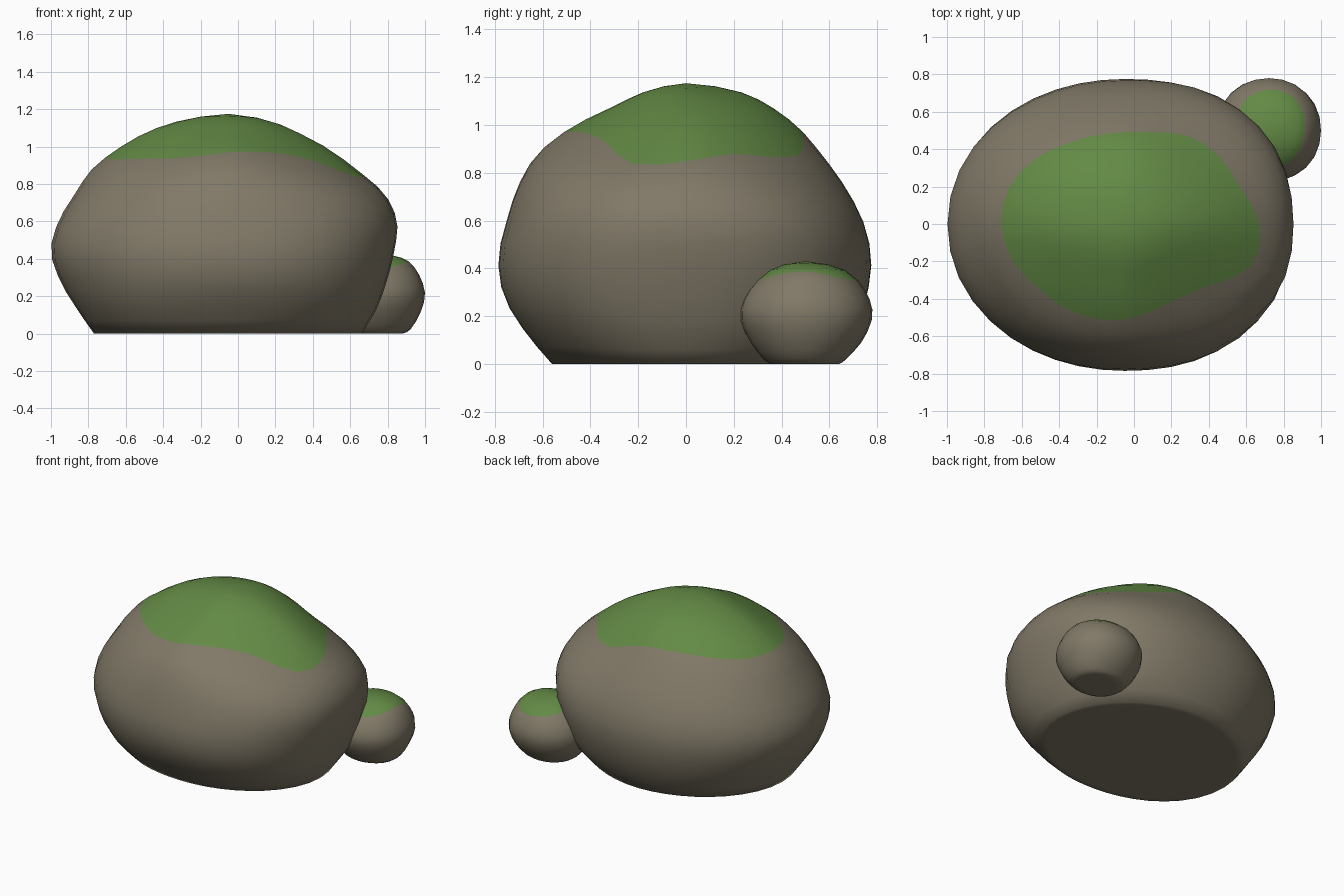
import bpy, bmesh, math

cube = bpy.data.objects.get("Cube")
if cube:
    bpy.data.objects.remove(cube, do_unlink=True)


def make_material(name, rgb):
    mat = bpy.data.materials.new(name)
    mat.use_nodes = True
    color = (*rgb, 1)
    mat.diffuse_color = color
    mat.node_tree.nodes["Principled BSDF"].inputs["Base Color"].default_value = color
    return mat


stone = make_material("stone", (.22, .192, .138))
moss = make_material("moss", (.125, .255, .06))


def spline(p0, p1, p2, p3, f):
    """Smooth interpolation between p1 and p2."""
    return p1 + f / 2 * (p2 - p0 + f * (2*p0 - 5*p1 + 4*p2 - p3
                                        + f * (3 * (p1 - p2) + p3 - p0)))


def sample_profile(rows, t):
    """Height, four side extents and four corner powers at row position t."""
    last = len(rows) - 1
    i = min(int(t), last - 1)
    z, *sides = rows[1][:5]
    before = rows[i - 1] if i else [z, *(-e for e in sides), *rows[1][5:]]
    after = rows[i + 2] if i + 2 <= last else [2*b - a for a, b in zip(rows[-2], rows[-1])]
    return [spline(*p, t - i) for p in zip(before, rows[i], rows[i + 1], after)]


def surface_point(rows, angle, t):
    """Radius and height of the rock at an angle and row position."""
    z, left, right, front, back, *powers = sample_profile(rows, t)
    c, s = math.cos(angle), math.sin(angle)
    ex, ey = (right if c > 0 else left), (back if s > 0 else front)
    if min(ex, ey) < 1e-6:
        return 0, z
    power = powers[int(angle / math.tau * 4)]
    r = ((abs(c) / ex)**power + (abs(s) / ey)**power)**(-1 / power)
    return r, z


def make_rock(name, center, rows, moss_radii, columns, moss_rings, stone_rings):
    """Rock with rings that follow the edge of its moss cap and a flat base."""
    bm = bmesh.new()
    cx, cy = center
    last = len(rows) - 1
    apex = bm.verts.new((cx, cy, rows[0][0]))
    strips = []
    for k in range(columns):
        angle = math.tau * k / columns
        # Moss edge distance in this direction
        u = k / columns * len(moss_radii)
        i = int(u)
        n = len(moss_radii)
        edge = spline(*(moss_radii[(i + d) % n] for d in (-1, 0, 1, 2)), u - i)
        t_edge = 0
        while surface_point(rows, angle, t_edge)[0] < edge and t_edge < last / 2:
            t_edge += .01
        steps = [t_edge * j / moss_rings for j in range(1, moss_rings + 1)]
        steps += [t_edge + (last - t_edge) * j / stone_rings
                  for j in range(1, stone_rings + 1)]
        strip = []
        for t in steps:
            r, z = surface_point(rows, angle, t)
            strip.append(bm.verts.new((cx + r * math.cos(angle),
                                       cy + r * math.sin(angle), z)))
        strips.append(strip)
    for a, b in zip(strips, strips[1:] + strips[:1]):
        bm.faces.new((apex, a[0], b[0])).material_index = 1
        for j in range(len(a) - 1):
            face = bm.faces.new((a[j], a[j + 1], b[j + 1], b[j]))
            face.material_index = int(j + 1 < moss_rings)
    base = bm.faces.new([s[-1] for s in reversed(strips)])
    bmesh.ops.recalc_face_normals(bm, faces=bm.faces)
    # Narrow rim keeps the base flat while its edge shades softly
    bmesh.ops.inset_region(bm, faces=[base], thickness=.04)
    mesh = bpy.data.meshes.new(name)
    bm.to_mesh(mesh)
    bm.free()
    mesh.materials.append(stone)
    mesh.materials.append(moss)
    mesh.shade_smooth()
    bpy.context.collection.objects.link(bpy.data.objects.new(name, mesh))


# Rows: height; reach to -x, +x, -y and +y; then the squareness of the
# back left, back right, front right and front left corners, anticlockwise from +x
boulder_rows = [
    (1.175, 0, 0, 0, 0, 1.8, 2.2, 1.7, 1.7),
    (1.14, .25, .21, .17, .22, 1.7, 2.2, 1.65, 1.65),
    (1.08, .43, .36, .3, .35, 1.7, 2.2, 1.6, 1.55),
    (.99, .59, .53, .48, .47, 1.65, 2.1, 1.55, 1.5),
    (.88, .73, .68, .62, .565, 1.75, 2.05, 1.75, 1.75),
    (.75, .82, .83, .7, .66, 2.05, 2.05, 1.95, 2.1),
    (.6, .91, .9, .75, .74, 2.3, 2.05, 2.05, 2.25),
    (.44, .95, .885, .785, .775, 2.35, 2.05, 2.05, 2.25),
    (.28, .9, .845, .76, .755, 2.3, 2.05, 2.1, 2.25),
    (.13, .81, .79, .67, .7, 2.25, 2.05, 2.25, 2.2),
    (0, .72, .71, .56, .62, 1.95, 1.95, 2.15, 2),
]
boulder_moss = [.72, .645, .62, .58, .515, .49, .498, .53, .59, .645,
                .66, .63, .575, .55, .53, .51, .485, .49, .56, .715]
make_rock("boulder", (-.05, 0), boulder_rows, boulder_moss, 40, 6, 12)

# Small rock beside the boulder, equally rounded at every corner
pebble_profile = [
    (.43, 0, 0, 0, 0),
    (.41, .12, .14, .11, .12),
    (.37, .2, .21, .18, .2),
    (.29, .26, .26, .25, .26),
    (.2, .28, .28, .275, .28),
    (.1, .25, .25, .235, .24),
    (.02, .19, .2, .175, .17),
    (0, .15, .16, .14, .14),
]
pebble_rows = [(*row, *[2.1] * 4) for row in pebble_profile]
pebble_moss = [.19, .22, .22, .2, .17, .18, .2, .2]
make_rock("pebble", (.72, .5), pebble_rows, pebble_moss, 24, 3, 10)
